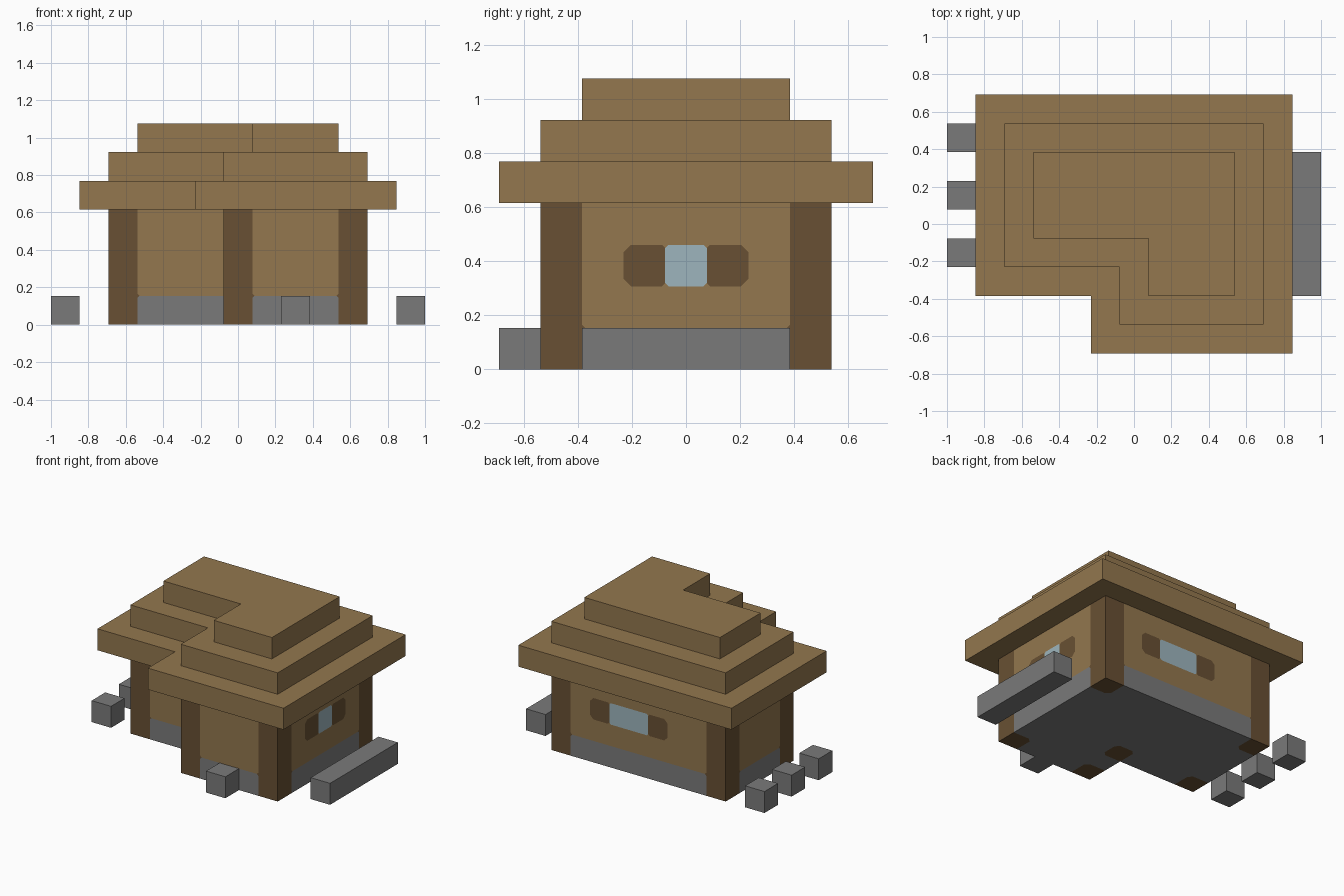
import bpy
import bmesh
from collections import Counter
from mathutils import Vector

UNIT = 1 / 13  # half of one building block

if "Cube" in bpy.data.objects:
    bpy.data.objects.remove(bpy.data.objects["Cube"])


def make_material(name, rgb):
    linear = [((c / 255 + 0.055) / 1.055) ** 2.4 for c in rgb] + [1]
    mat = bpy.data.materials.new(name)
    mat.use_nodes = True
    mat.diffuse_color = linear
    mat.node_tree.nodes["Principled BSDF"].inputs["Base Color"].default_value = linear
    return mat


PLANK = make_material("plank brown", (147, 119, 78))
TIMBER = make_material("dark timber", (104, 80, 51))
STONE = make_material("stone grey", (122, 122, 122))
GLASS = make_material("pale glass", (157, 181, 189))


def finish(bm, name, materials):
    bmesh.ops.scale(bm, verts=bm.verts, vec=(UNIT,) * 3)
    mesh = bpy.data.meshes.new(name)
    bm.to_mesh(mesh)
    bm.free()
    for mat in materials:
        mesh.materials.append(mat)
    bpy.context.collection.objects.link(bpy.data.objects.new(name, mesh))


def prism(outline, low, high):
    bm = bmesh.new()
    base = bm.faces.new([bm.verts.new((x, y, low)) for x, y in outline])
    top = bmesh.ops.extrude_face_region(bm, geom=[base], use_keep_orig=True)["geom"]
    moved = [v for v in top if isinstance(v, bmesh.types.BMVert)]
    bmesh.ops.translate(bm, verts=moved, vec=(0, 0, high - low))
    bmesh.ops.recalc_face_normals(bm, faces=bm.faces)
    return bm


def l_shape(inset):
    """L-shaped plan with the front right corner missing."""
    w, d, nx, ny = 9 - inset, 7 - inset, inset - 1, inset - 3
    return [(nx, -d), (w, -d), (w, d), (-w, d), (-w, ny), (nx, ny)]


def box(name, x0, x1, y0, y1, z0, z1, mat):
    finish(prism([(x0, y0), (x1, y0), (x1, y1), (x0, y1)], z0, z1), name, [mat])


# Walls: one solid cut into blocks, then coloured by position
POSTS = [(8, 6), (-8, 6), (8, -6), (0, -6), (-8, -2), (0, -2)]
WALL_PLANK, WALL_TIMBER, WALL_STONE, WALL_GLASS = range(4)


def wall_colour(face):
    n = face.normal
    x, y, z = face.calc_center_median() - n * 0.5
    if any(abs(x - px) < 1 and abs(y - py) < 1 for px, py in POSTS):
        return WALL_TIMBER
    if z < 2:
        return WALL_STONE
    if 4 < z < 6:
        if n.x > 0.5 and abs(y) < 3:  # side window
            return WALL_GLASS if abs(y) < 1 else WALL_TIMBER
        if n.y > 0.5 and -3 < x < 5:  # back window
            return WALL_GLASS if -1 < x < 3 else WALL_TIMBER
    return WALL_PLANK


walls = prism(l_shape(0), 0, 8)
cuts = [(0, c) for c in range(-7, 8, 2)] + [(1, c) for c in range(-5, 6, 2)]
cuts += [(2, c) for c in (2, 4, 6)]
for axis, place in cuts:
    normal = Vector((0, 0, 0))
    normal[axis] = 1
    bmesh.ops.bisect_plane(walls, geom=walls.verts[:] + walls.edges[:] + walls.faces[:],
                           plane_co=normal * place, plane_no=normal, dist=0.001)
walls.normal_update()
for f in walls.faces:
    f.material_index = wall_colour(f)

# Soften the corners where colours meet on a flat wall
chamfers = []
sharp, slight = [], []
for v in walls.verts:
    faces = v.link_faces
    flat = all(f.normal.dot(faces[0].normal) > 0.99 for f in faces)
    counts = Counter(f.material_index for f in faces).most_common()
    if not flat or len(faces) != 4 or len(counts) == 1:
        continue
    if counts[0][1] == 3:
        sharp.append(v)
    elif len(counts) == 3:
        slight.append(v)
    else:
        continue
    chamfers.append((v.co.copy(), counts[0][0]))
for verts, size in ((sharp, 0.35), (slight, 0.15)):
    if verts:
        bmesh.ops.bevel(walls, geom=verts, offset=size, offset_type='OFFSET',
                        segments=1, profile=0.5, affect='VERTICES')
for f in walls.faces:
    centre = f.calc_center_median()
    for co, index in chamfers:
        if (centre - co).length < 0.05:
            f.material_index = index
bmesh.ops.dissolve_limit(walls, angle_limit=0.01, verts=walls.verts[:],
                         edges=walls.edges[:], delimit={'MATERIAL'})
finish(walls, "walls", [PLANK, TIMBER, STONE, GLASS])

# Stepped roof
for name, inset, low in (("roof_eaves", -2, 8), ("roof_middle", 0, 10), ("roof_top", 2, 12)):
    finish(prism(l_shape(inset), low, low + 2), name, [PLANK])

# Stones around the house
for i, y in enumerate((-3, 1, 5)):
    box(f"side_stone_{i + 1}", -13, -11, y, y + 2, 0, 2, STONE)
box("front_step", 3, 5, -9, -7, 0, 2, STONE)
box("long_stone", 11, 13, -5, 5, 0, 2, STONE)
